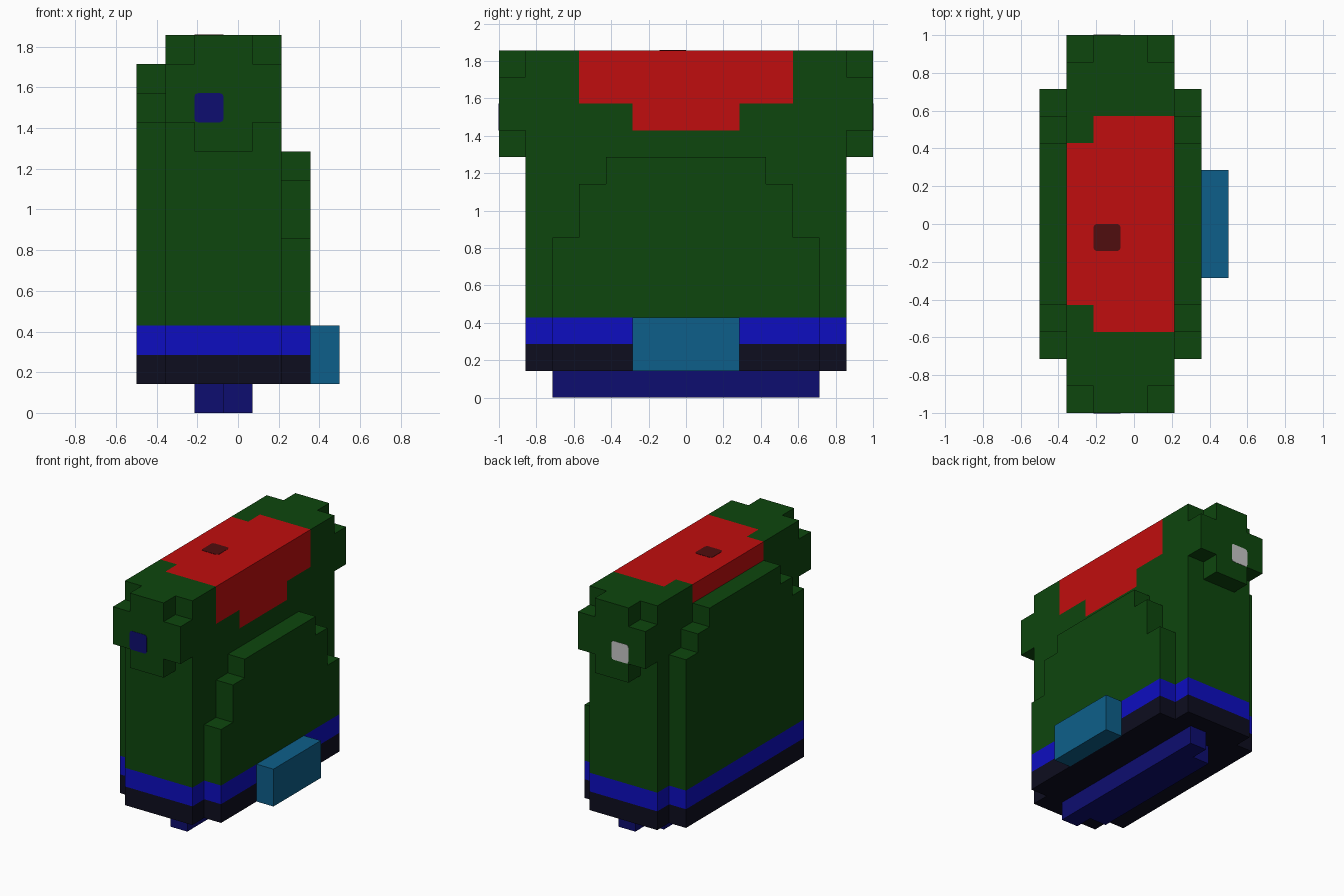
import bpy, bmesh
from mathutils import Vector

cube = bpy.data.objects.get("Cube")
if cube:
    bpy.data.objects.remove(cube, do_unlink=True)

U = 1 / 7      # one block
X0 = 3.5       # block column that sits at x = 0


def lin(c):
    c /= 255
    return c / 12.92 if c <= 0.04045 else ((c + 0.055) / 1.055) ** 2.4


def material(name, r, g, b):
    m = bpy.data.materials.new(name)
    m.use_nodes = True
    col = (lin(r), lin(g), lin(b), 1)
    m.diffuse_color = col
    bsdf = next(n for n in m.node_tree.nodes if n.type == 'BSDF_PRINCIPLED')
    bsdf.inputs["Base Color"].default_value = col
    bsdf.inputs["Roughness"].default_value = 0.8
    return m


GREEN = material("dark green", 13, 70, 13)
RED = material("red", 192, 13, 14)
BLUE = material("blue", 13, 13, 192)
BLACK = material("near black", 13, 13, 31)
TEAL = material("teal", 13, 95, 138)
NAVY = material("navy", 13, 13, 112)
MAROON = material("dark red", 80, 13, 14)
GREY = material("light grey", 198, 198, 198)


def prism(name, outline, axis, a, b, mats, cuts=(), rule=None):
    """Extrude a 2D outline (block units) along an axis from a to b,
    slice it at the given planes and colour its faces by a rule."""
    def place(p, t):
        p = list(p)
        p.insert("xyz".index(axis), t)
        return Vector(p)

    bm = bmesh.new()
    base = bm.faces.new([bm.verts.new(place(p, a)) for p in outline])
    ext = bmesh.ops.extrude_face_region(bm, geom=[base], use_keep_orig=True)
    bmesh.ops.translate(bm, vec=place((0, 0), b - a),
                        verts=[g for g in ext["geom"] if isinstance(g, bmesh.types.BMVert)])
    bmesh.ops.recalc_face_normals(bm, faces=bm.faces)
    for ax, t in cuts:
        n = Vector([float(k == ax) for k in "xyz"])
        bmesh.ops.bisect_plane(bm, geom=bm.verts[:] + bm.edges[:] + bm.faces[:],
                               plane_co=n * t, plane_no=n, dist=1e-5)
    bm.normal_update()
    if rule:
        for f in bm.faces:
            f.material_index = rule(f.calc_center_median(), f.normal)
        bmesh.ops.dissolve_limit(bm, angle_limit=0.01, verts=bm.verts[:],
                                 edges=bm.edges[:], delimit={'MATERIAL'})
    for v in bm.verts:
        v.co = Vector((v.co.x - X0, v.co.y, v.co.z)) * U
    me = bpy.data.meshes.new(name)
    bm.to_mesh(me)
    bm.free()
    for m in mats:
        me.materials.append(m)
    ob = bpy.data.objects.new(name, me)
    bpy.context.collection.objects.link(ob)
    return ob


def rect(x0, x1, y0, y1):
    return [(x0, y0), (x1, y0), (x1, y1), (x0, y1)]


# Colour rules: dark bands at the bottom, red saddle patch on top
BODY = [GREEN, BLACK, BLUE, RED]


def bands(c, n):
    return 1 if c.z < 2 else 2 if c.z < 3 else 0


def core_rule(c, n):
    y = abs(c.y)
    red = False
    if n.z > 0.5:
        red = y < (3 if c.x < 2 else 4)
    elif n.x > 0.5:
        red = (c.z > 11 and y < 4) or (c.z > 10 and y < 2)
    elif n.x < -0.5:
        red = c.z > 12 and y < 3
    return 3 if red else bands(c, n)


# Main body
band_cuts = [("z", 2), ("z", 3)]
core_cuts = band_cuts + [("z", k) for k in (10, 11, 12)] + [("x", 2)]
core_cuts += [("y", s * k) for s in (-1, 1) for k in (2, 3, 4)]
prism("main_body", rect(1, 5, -6, 6), "z", 1, 13, BODY, core_cuts, core_rule)


# Stepped side panels, mirrored in y
def side_panel(name, x0, x1, tops):
    half = [(5, 1), (5, tops[0]), (4, tops[0]), (4, tops[1]), (3, tops[1]), (3, tops[2])]
    outline = half + [(-y, z) for y, z in reversed(half)]
    prism(name, outline, "x", x0, x1, BODY, band_cuts, bands)


side_panel("left_panel", 5, 6, (6, 8, 9))
side_panel("right_panel", 0, 1, (10, 11, 12))

# Notched bosses on both ends
boss = [(2, 9), (4, 9), (4, 10), (5, 10), (5, 12), (4, 12),
        (4, 13), (2, 13), (2, 12), (1, 12), (1, 10), (2, 10)]
prism("front_boss", boss, "y", -7, -6, [GREEN])
prism("back_boss", boss, "y", 6, 7, [GREEN])

# Side block and two-row keel
prism("side_block", rect(6, 7, -2, 2), "z", 1, 3, [TEAL])
prism("keel_long_row", rect(3, 4, -5, 5), "z", 0, 1, [NAVY])
prism("keel_short_row", rect(2, 3, -4, 4), "z", 0, 1, [NAVY])


# Spots: thin plates with clipped corners
def spot(name, x, y, axis, a, b, mat):
    r, k = 0.12, 0.035
    q = [(0, r), (k, k), (r, 0)]
    out = q + [(1 - v, u) for u, v in q]
    out += [(1 - u, 1 - v) for u, v in out]
    prism(name, [(x + u, y + v) for u, v in out], axis, a, b, [mat])


T = 0.014
spot("front_spot", 2, 10, "y", -7 - T, -7 + T, NAVY)
spot("back_spot", 2, 10, "y", 7 - T, 7 + T, GREY)
spot("top_spot", 2, -1, "z", 13 - T, 13 + T, MAROON)
